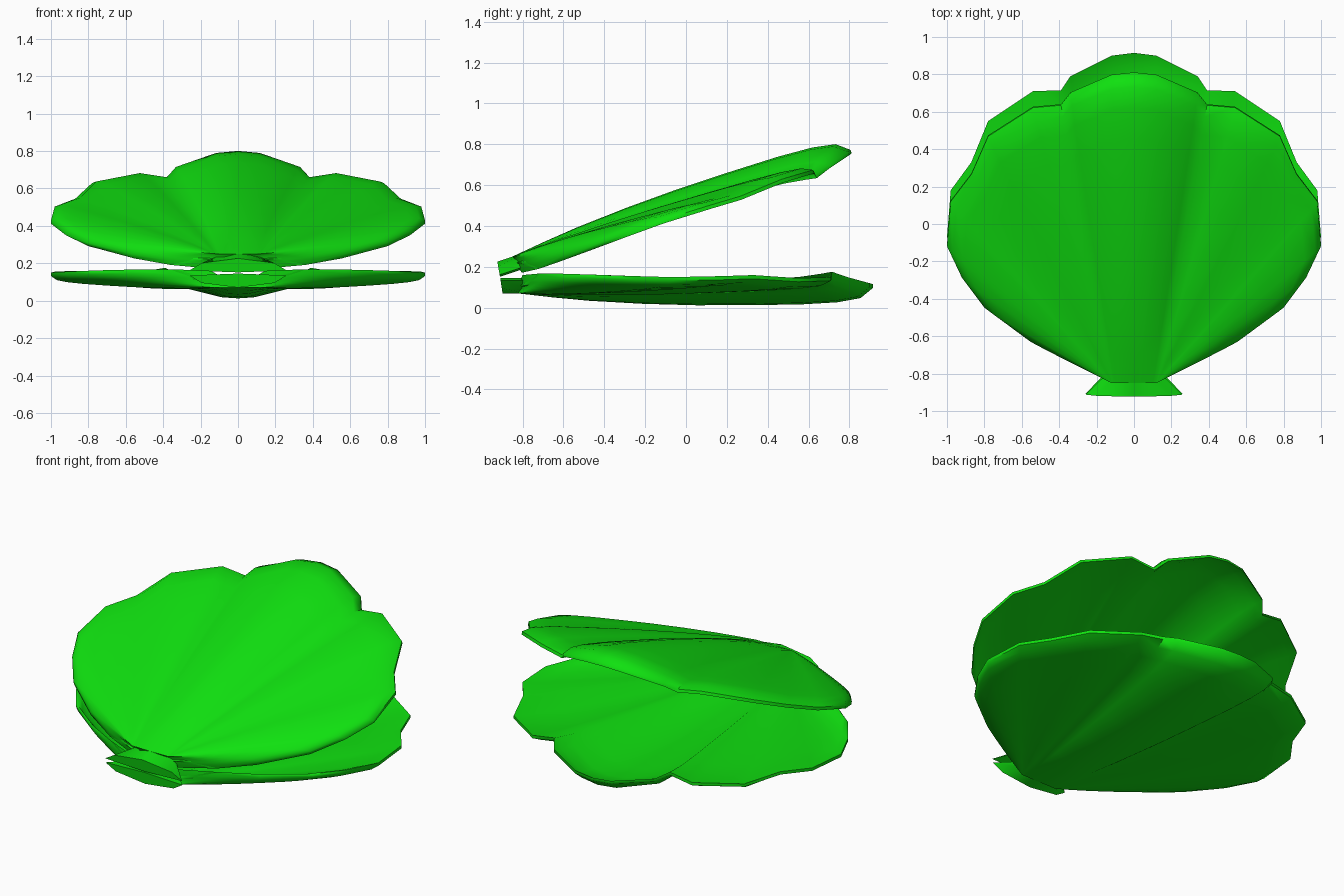
import bpy, bmesh
from math import radians
from mathutils import Matrix, Vector

cube = bpy.data.objects.get("Cube")
if cube:
    bpy.data.objects.remove(cube, do_unlink=True)

green = bpy.data.materials.new("bright green")
green.use_nodes = True
green.diffuse_color = (0.005, 0.75, 0.005, 1)
green.node_tree.nodes["Principled BSDF"].inputs["Base Color"].default_value = green.diffuse_color

# Half rim from the tip round to the hinge: x, y, rim height, bulge of that rib
HALF_RIM = [
    (0, .915, -.035, .075), (.12, .9, -.03, .072), (.34, .79, 0, .05),
    (.39, .715, .026, .036), (.54, .71, 0, .036), (.78, .55, -.005, .035),
    (.87, .33, .01, .025), (.98, .18, .005, .03), (1, -.07, 0, .03),
    (.92, -.25, .005, .025), (.8, -.42, .01, .02), (.57, -.6, .012, .015),
    (.37, -.71, .01, .01), (.15, -.8, -.005, 0)]
# Bulge along each rib: position, share of the full bulge
RIB = [(0, 0), (.1, .3), (.2, .55), (.35, .8), (.5, .95), (.65, 1),
       (.8, 1), (.9, .9), (.965, .65)]
THICK = .035
RIM_LIP = .018
BACK = -.82


def finish(bm, name, matrix):
    bmesh.ops.remove_doubles(bm, verts=bm.verts, dist=.0005)
    bmesh.ops.holes_fill(bm, edges=[e for e in bm.edges if e.is_boundary], sides=0)
    bm.transform(matrix)
    bmesh.ops.recalc_face_normals(bm, faces=bm.faces)
    mesh = bpy.data.meshes.new(name)
    bm.to_mesh(mesh)
    bm.free()
    mesh.materials.append(green)
    obj = bpy.data.objects.new(name, mesh)
    bpy.context.collection.objects.link(obj)
    bpy.ops.object.select_all(action="DESELECT")
    obj.select_set(True)
    bpy.context.view_layer.objects.active = obj
    bpy.ops.object.shade_smooth_by_angle(angle=radians(55))


def rib_section(x, y, rim, bulge):
    """Outer skin from hinge to rim, over the lip, and back along the inner skin."""
    start = Vector((max(-.12, min(.12, .3 * x)), BACK, -.08))
    end = Vector((x, y, rim - RIM_LIP))
    outer = []
    for t, share in RIB:
        p = start.lerp(end, t)
        p.z -= bulge * share
        outer.append(p)
    inner = [p + Vector((0, 0, THICK)) for p in reversed(outer)]
    return outer + [end, Vector((x, y, rim))] + inner


def make_shell(name, matrix):
    bm = bmesh.new()
    rim = [(-x, y, z, b) for x, y, z, b in reversed(HALF_RIM[1:])] + HALF_RIM
    rows = [[bm.verts.new(p) for p in rib_section(*point)] for point in rim]
    for a, b in zip(rows, rows[1:]):
        for i in range(len(a) - 1):
            bm.faces.new((a[i], b[i], b[i + 1], a[i + 1]))
    finish(bm, name, matrix)


def make_hinge(name, matrix):
    bm = bmesh.new()
    section = [(-1, -.015), (-.75, -.055), (0, -.08), (.75, -.055), (1, -.015), (0, -.005)]
    # The wide front end leans back a little
    back, front = [[bm.verts.new((x * width, y - lean * z, z)) for x, z in section]
                   for width, y, lean in ((.13, -.775, 0), (.26, -.91, .15))]
    for i in range(len(section)):
        j = (i + 1) % len(section)
        bm.faces.new((back[i], back[j], front[j], front[i]))
    bm.faces.new(back)
    bm.faces.new(front)
    finish(bm, name, matrix)


# The upper half is the lower one flipped and swung open about the hinge
lower = Matrix.Translation((0, 0, .15))
pivot = Vector((0, -.905, 0))
upper = (Matrix.Translation(pivot + Vector((0, 0, .148)))
         @ Matrix.Rotation(radians(18.4), 4, "X")
         @ Matrix.Translation(-pivot) @ Matrix.Diagonal((1, 1, -1, 1)))

for side, matrix in (("lower", lower), ("upper", upper)):
    make_shell(side + "_shell", matrix)
    make_hinge(side + "_hinge", matrix)
